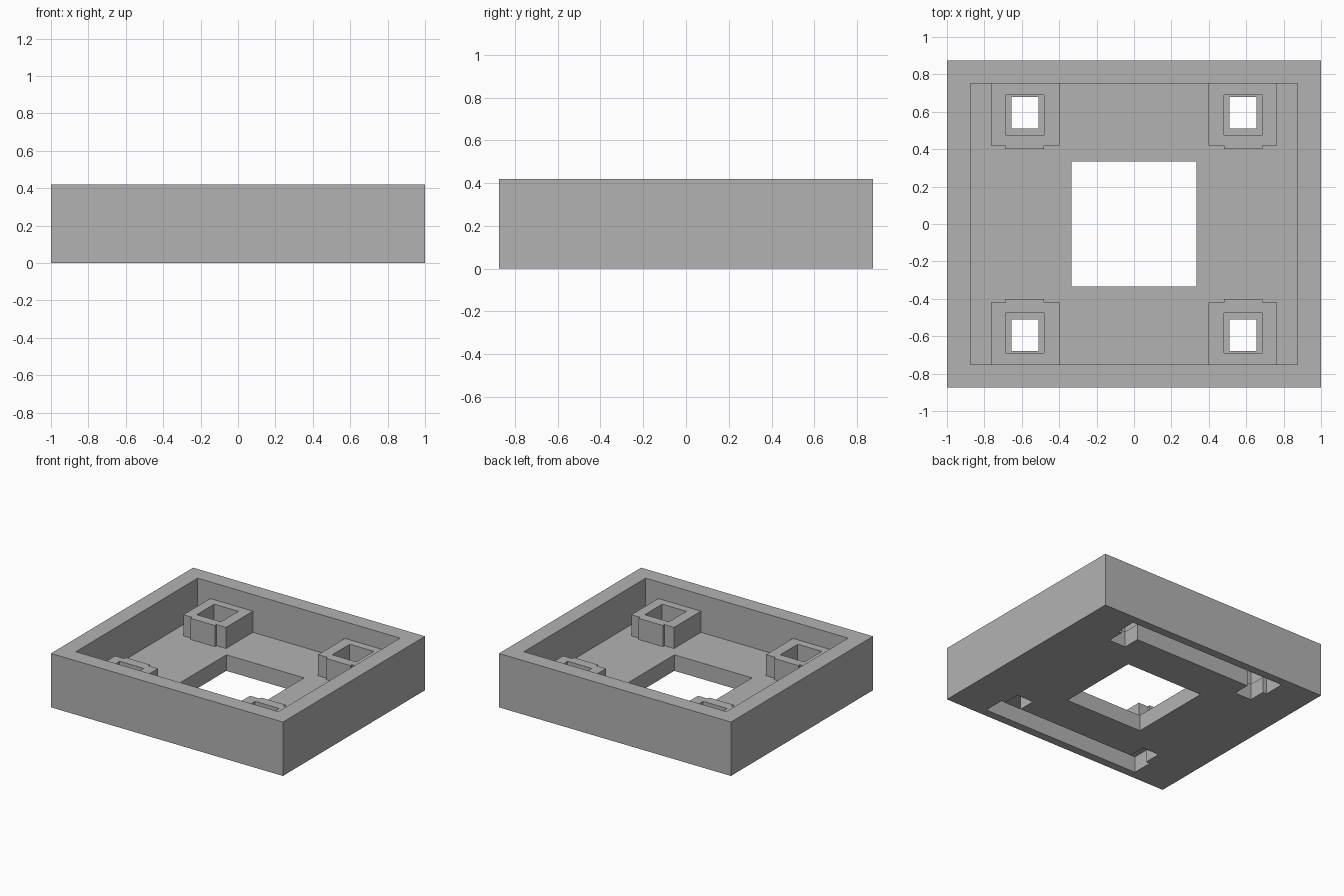
import bpy, bmesh

if "Cube" in bpy.data.objects:
    bpy.data.objects.remove(bpy.data.objects["Cube"])

FLOOR, POST_TOP, HEIGHT = 0.125, 0.29, 0.42

grey = bpy.data.materials.new("plain grey")
grey.diffuse_color = (0.45, 0.45, 0.45, 1)
grey.use_nodes = True
grey.node_tree.nodes["Principled BSDF"].inputs["Base Color"].default_value = grey.diffuse_color


def prism(name, outline, z0, z1):
    """Extrude a closed outline from z0 up to z1."""
    bm = bmesh.new()
    face = bm.faces.new([bm.verts.new((x, y, z0)) for x, y in outline])
    top = bmesh.ops.extrude_face_region(bm, geom=[face])["geom"]
    bmesh.ops.translate(bm, vec=(0, 0, z1 - z0),
                        verts=[v for v in top if isinstance(v, bmesh.types.BMVert)])
    bmesh.ops.recalc_face_normals(bm, faces=bm.faces[:])
    mesh = bpy.data.meshes.new(name)
    bm.to_mesh(mesh)
    bm.free()
    mesh.materials.append(grey)
    ob = bpy.data.objects.new(name, mesh)
    bpy.context.collection.objects.link(ob)
    return ob


def box(name, x0, x1, y0, y1, z0, z1):
    return prism(name, [(x0, y0), (x1, y0), (x1, y1), (x0, y1)], z0, z1)


def combine(target, tool, operation):
    """Apply a boolean to the target and discard the tool."""
    tool.hide_render = True
    mod = target.modifiers.new("cut", 'BOOLEAN')
    mod.operation, mod.solver, mod.object = operation, 'EXACT', tool
    bpy.context.view_layer.objects.active = target
    bpy.ops.object.modifier_apply(modifier=mod.name)
    bpy.data.objects.remove(tool)


# Open tray with a square hole through the floor
tray = box("tray", -1, 1, -0.875, 0.875, 0, HEIGHT)
combine(tray, box("cavity", -0.873, 0.873, -0.75, 0.75, FLOOR, 0.6), 'DIFFERENCE')
combine(tray, box("floor_hole", -0.335, 0.335, -0.335, 0.335, -0.1, 0.3), 'DIFFERENCE')

corners = [(sx, sy) for sx in (-1, 1) for sy in (-1, 1)]

# Corner sockets with a stepped inner face, rooted in wall and floor
post = [(0.397, 0.77), (0.397, 0.42), (0.48, 0.42), (0.48, 0.40),
        (0.688, 0.40), (0.688, 0.42), (0.765, 0.42), (0.765, 0.77)]
for sx, sy in corners:
    combine(tray, prism("post", [(sx * x, sy * y) for x, y in post],
                        FLOOR - 0.03, POST_TOP), 'UNION')


def mirrored_box(name, sx, sy, x0, x1, y0, y1, z0, z1):
    xs, ys = sorted((sx * x0, sx * x1)), sorted((sy * y0, sy * y1))
    return box(name, *xs, *ys, z0, z1)


# Wide socket wells and the narrower holes through the floor below them
for sx, sy in corners:
    combine(tray, mirrored_box("well", sx, sy, 0.48, 0.688, 0.475, 0.69,
                               FLOOR, 0.4), 'DIFFERENCE')
    combine(tray, mirrored_box("socket_hole", sx, sy, 0.51, 0.655, 0.51, 0.68,
                               -0.1, FLOOR + 0.02), 'DIFFERENCE')

# Long slots in the underside, undercutting the front and back walls
for sy in (-1, 1):
    combine(tray, mirrored_box("slot", 1, sy, -0.688, 0.688, 0.645, 0.81,
                               -0.1, FLOOR), 'DIFFERENCE')
